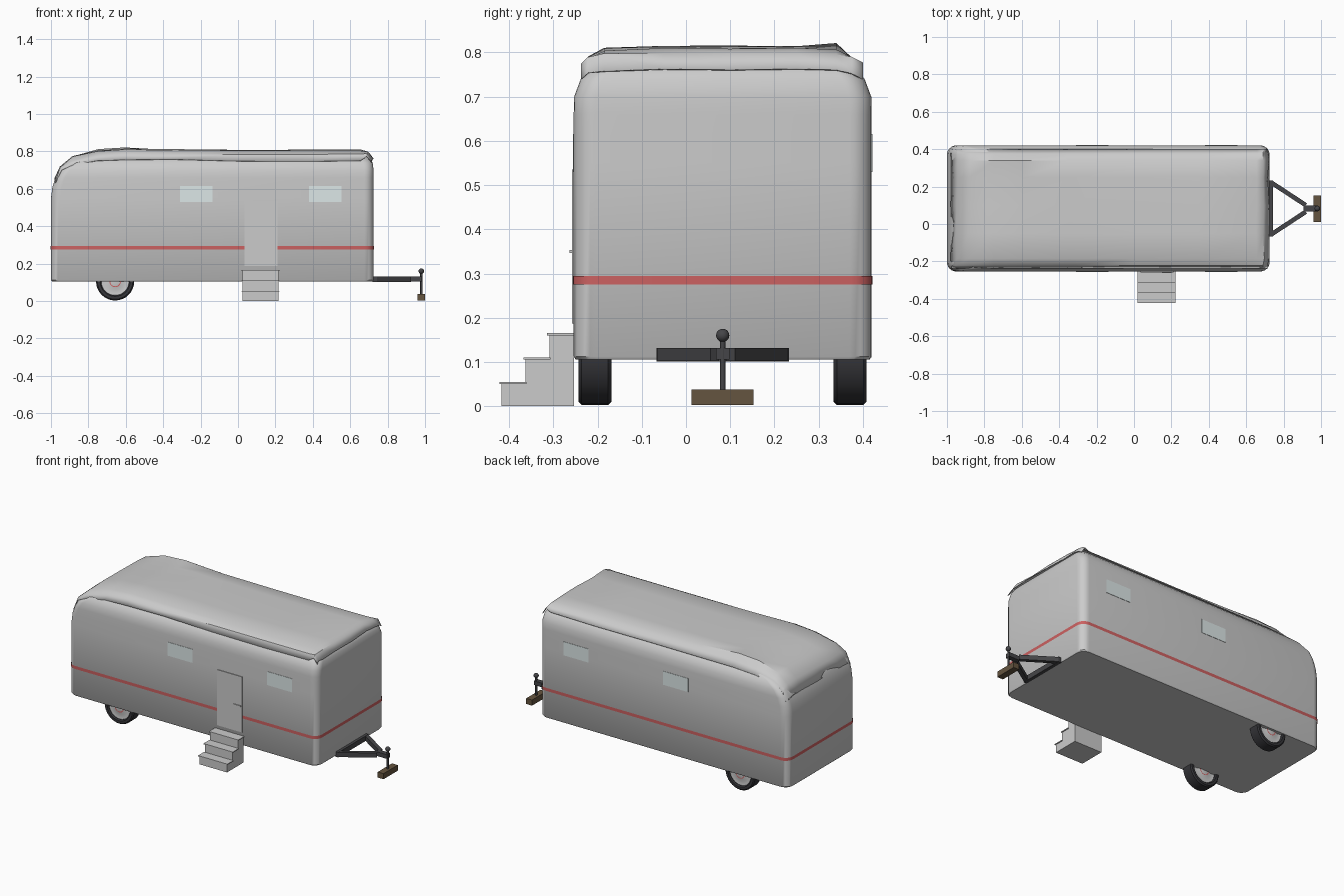
import bpy, bmesh, math, random
from mathutils import Vector

if "Cube" in bpy.data.objects:
    bpy.data.objects.remove(bpy.data.objects["Cube"])
random.seed(3)
CY = 0.083  # trailer centre line


def mat(name, c):
    m = bpy.data.materials.new(name)
    m.diffuse_color = (*c, 1)
    m.use_nodes = True
    m.node_tree.nodes["Principled BSDF"].inputs["Base Color"].default_value = m.diffuse_color
    return m


RED = mat("stripe_red", (0.6, 0.12, 0.12))
RUBBER = mat("rubber", (0.035, 0.035, 0.04))
IRON = mat("iron", (0.06, 0.06, 0.065))
GLASS = mat("glass", (0.72, 0.8, 0.8))
WOOD = mat("wood", (0.13, 0.09, 0.05))
RIM = mat("rim_white", (0.8, 0.8, 0.8))


def finish(name, bm, material=None, smooth=None):
    bmesh.ops.recalc_face_normals(bm, faces=bm.faces)
    me = bpy.data.meshes.new(name)
    bm.to_mesh(me)
    bm.free()
    ob = bpy.data.objects.new(name, me)
    bpy.context.collection.objects.link(ob)
    if material:
        me.materials.append(material)
    if smooth:
        bpy.ops.object.select_all(action='DESELECT')
        ob.select_set(True)
        bpy.context.view_layer.objects.active = ob
        bpy.ops.object.shade_smooth_by_angle(angle=math.radians(smooth))
    return ob


def box(name, x0, x1, y0, y1, z0, z1, material=None):
    bm = bmesh.new()
    bmesh.ops.create_cube(bm, size=1)
    for v in bm.verts:
        v.co = Vector(((x0 + x1) / 2 + v.co.x * (x1 - x0),
                       (y0 + y1) / 2 + v.co.y * (y1 - y0),
                       (z0 + z1) / 2 + v.co.z * (z1 - z0)))
    return finish(name, bm, material)


def beam(name, a, b, w, h, z):
    # horizontal bar between two plan points
    d = (Vector(b) - Vector(a))
    ob = box(name, 0, d.length, -w / 2, w / 2, 0, h, IRON)
    ob.location = (a[0], a[1], z)
    ob.rotation_euler.z = math.atan2(d.y, d.x)
    return ob


def loft(name, rings, cap, material=None):
    # stacked rounded rectangles: (z, xmin, xmax, half width)
    bm = bmesh.new()
    r, n = 0.05, 6
    loops = []
    for z, x0, x1, hw in rings:
        corners = [(x1 - r, CY + hw - r), (x0 + r, CY + hw - r),
                   (x0 + r, CY - hw + r), (x1 - r, CY - hw + r)]
        loop = []
        for k, (cx, cy) in enumerate(corners):
            for i in range(n + 1):
                a = math.pi / 2 * (k + i / n)
                loop.append(bm.verts.new((cx + r * math.cos(a), cy + r * math.sin(a), z)))
        loops.append(loop)
    for A, B in zip(loops, loops[1:]):
        for i in range(len(A)):
            j = (i + 1) % len(A)
            bm.faces.new((A[i], A[j], B[j], B[i]))
    if cap:
        bm.faces.new(loops[0])
        bm.faces.new(loops[-1])
    return finish(name, bm, material, 40)


# body shell and stripe
loft("body", [(0.105, -0.995, 0.72, 0.332), (0.112, -1, 0.725, 0.337), (0.55, -1, 0.725, 0.337),
              (0.61, -0.992, 0.725, 0.337), (0.66, -0.975, 0.725, 0.337), (0.70, -0.95, 0.725, 0.336),
              (0.74, -0.89, 0.72, 0.321), (0.765, -0.79, 0.705, 0.298), (0.785, -0.62, 0.66, 0.25)], True)
loft("stripe", [(0.275, -1.002, 0.727, 0.339), (0.294, -1.002, 0.727, 0.339)], False, RED)

# draped roof tarp: lengthwise profile minus a crosswise drop
stations = [(-0.975, 0.655), (-0.945, 0.72), (-0.88, 0.775), (-0.75, 0.803), (-0.6, 0.814), (-0.35, 0.811),
            (0.0, 0.808), (0.35, 0.809), (0.66, 0.809), (0.695, 0.798), (0.72, 0.762)]
across = [(-0.237, 0.055), (-0.222, 0.025), (-0.185, 0.004), (-0.05, 0), (0.1, 0),
          (0.25, 0), (0.34, 0.004), (0.375, 0.026), (0.4, 0.052)]
bm = bmesh.new()
rows = []
for x, z in stations:
    k = 1 if -0.9 < x < 0.69 else 0.35
    row = []
    for j, (y, d) in enumerate(across):
        edge = j in (0, len(across) - 1)
        zz = z - d * k + random.uniform(-0.002, 0.002) * (4 if edge else 1)
        if j == 6 and -0.8 < x < -0.5:
            zz += 0.012  # raised fold
        row.append(bm.verts.new((x + random.uniform(-0.008, 0.004), y, zz)))
    rows.append(row)
for A, B in zip(rows, rows[1:]):
    for j in range(len(A) - 1):
        bm.faces.new((A[j], B[j], B[j + 1], A[j + 1]))
tarp = finish("roof_tarp", bm, None, 35)
sol = tarp.modifiers.new("thickness", 'SOLIDIFY')
sol.thickness = 0.004

# windows on both long sides
for side, y in (("front", CY - 0.337), ("back", CY + 0.337)):
    for i, x in enumerate((-0.31, 0.38)):
        box(f"{side}_window_{i}", x, x + 0.173, y - 0.002, y + 0.002, 0.53, 0.615, GLASS)

# door with handle
box("door", 0.034, 0.21, -0.258, -0.25, 0.187, 0.535)
box("door_handle", 0.15, 0.2, -0.263, -0.257, 0.346, 0.353)

# entry steps, each with a lipped tread
for i in range(3):
    top, y = 0.165 - i * 0.055, -0.309 - i * 0.054
    box(f"step_{i}", 0.024, 0.216, y, y + 0.056, 0.0, top - 0.004)
    box(f"step_tread_{i}", 0.019, 0.221, y - 0.005, y + 0.056, top - 0.005, top)

# wheels: revolved tyre, hub discs and coloured ring
def revolve(name, profile, y, material):
    bm = bmesh.new()
    vs = [bm.verts.new((r, t, 0)) for r, t in profile]
    es = [bm.edges.new(p) for p in zip(vs, vs[1:])]
    bmesh.ops.spin(bm, geom=vs + es, axis=(0, 1, 0), cent=(0, 0, 0), angle=math.tau, steps=32)
    bmesh.ops.remove_doubles(bm, verts=bm.verts, dist=1e-5)
    ob = finish(name, bm, material, 40)
    ob.location = (-0.657, y, 0.105)


for side, y in (("front", -0.206), ("back", 0.371)):
    revolve(f"{side}_tyre", [(0.074, -0.03), (0.08, -0.037), (0.095, -0.037), (0.102, -0.03), (0.102, 0.03),
                             (0.095, 0.037), (0.08, 0.037), (0.074, 0.03), (0.074, -0.03)], y, RUBBER)
    revolve(f"{side}_rim", [(0, -0.03), (0.03, -0.03), (0.05, -0.022), (0.075, -0.026),
                            (0.075, 0.026), (0.05, 0.022), (0.03, 0.03), (0, 0.03)], y, RIM)
    for s in (-1, 1):
        revolve(f"{side}_rim_ring_{s}", [(0.026, s * 0.031), (0.031, s * 0.031)], y, RED)

# tow hitch: cross bar, A-frame, tongue
box("hitch_crossbar", 0.72, 0.742, -0.067, 0.233, 0.101, 0.132, IRON)
for s in (-1, 1):
    beam(f"hitch_arm_{s}", (0.735, CY + s * 0.138), (0.918, CY + s * 0.018), 0.024, 0.029, 0.102)
box("hitch_tongue", 0.905, 0.985, CY - 0.015, CY + 0.015, 0.105, 0.131, IRON)

# jack post with ball on a wooden block
bm = bmesh.new()
bmesh.ops.create_cone(bm, cap_ends=True, segments=12, radius1=0.006, radius2=0.006, depth=0.12)
finish("jack_post", bm, IRON, 40).location = (0.98, CY, 0.092)
bm = bmesh.new()
bmesh.ops.create_uvsphere(bm, u_segments=16, v_segments=10, radius=0.015)
finish("jack_ball", bm, IRON, 60).location = (0.98, CY, 0.16)
box("wood_block", 0.96, 1.0, 0.012, 0.153, 0.003, 0.038, WOOD)
